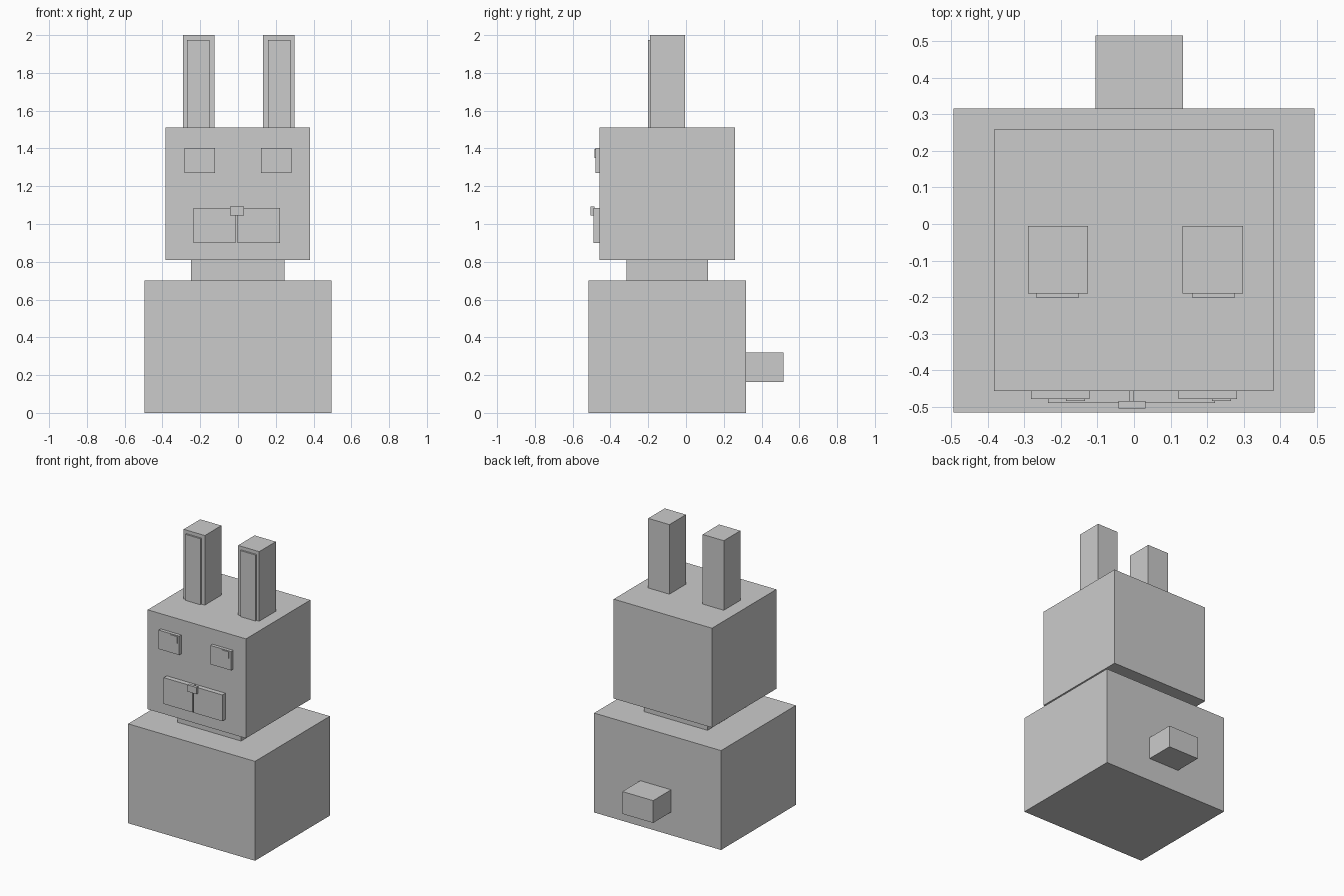
import bpy

if "Cube" in bpy.data.objects:
    bpy.data.objects.remove(bpy.data.objects["Cube"])


def box(name, x, y, z):
    """Add a box from its (min, max) range on each axis."""
    bpy.ops.mesh.primitive_cube_add(size=1, location=[(a + b) / 2 for a, b in (x, y, z)])
    obj = bpy.context.object
    obj.name = name
    obj.scale = [b - a for a, b in (x, y, z)]
    bpy.ops.object.transform_apply(location=False, rotation=False, scale=True)
    return obj


def pair(name, centre, offset, width, y, z):
    """Add a left and right box either side of a centre line."""
    for side, sign in (("left", -1), ("right", 1)):
        c = centre + sign * offset
        box(f"{name}_{side}", (c - width / 2, c + width / 2), y, z)


# Body, neck, head and tail
box("body", (-0.495, 0.494), (-0.516, 0.317), (0, 0.70))
box("neck", (-0.249, 0.246), (-0.316, 0.116), (0.70, 0.81))
box("head", (-0.384, 0.382), (-0.457, 0.259), (0.81, 1.51))
box("tail", (-0.106, 0.134), (0.317, 0.517), (0.163, 0.32))

# Ears with raised inner panels
pair("ear", 0.004, 0.212, 0.165, (-0.19, -0.006), (1.51, 2.0))
pair("inner_ear", 0.004, 0.214, 0.118, (-0.202, -0.19), (1.51, 1.975))

# Eyes with small highlights in the upper corner
pair("eye", 0, 0.202, 0.16, (-0.48, -0.457), (1.27, 1.403))
pair("eye_highlight", 0.04, 0.2, 0.052, (-0.485, -0.48), (1.35, 1.398))

# Cheeks and nose
pair("cheek", -0.007, 0.117, 0.223, (-0.491, -0.457), (0.90, 1.085))
box("nose", (-0.042, 0.032), (-0.506, -0.485), (1.045, 1.092))
